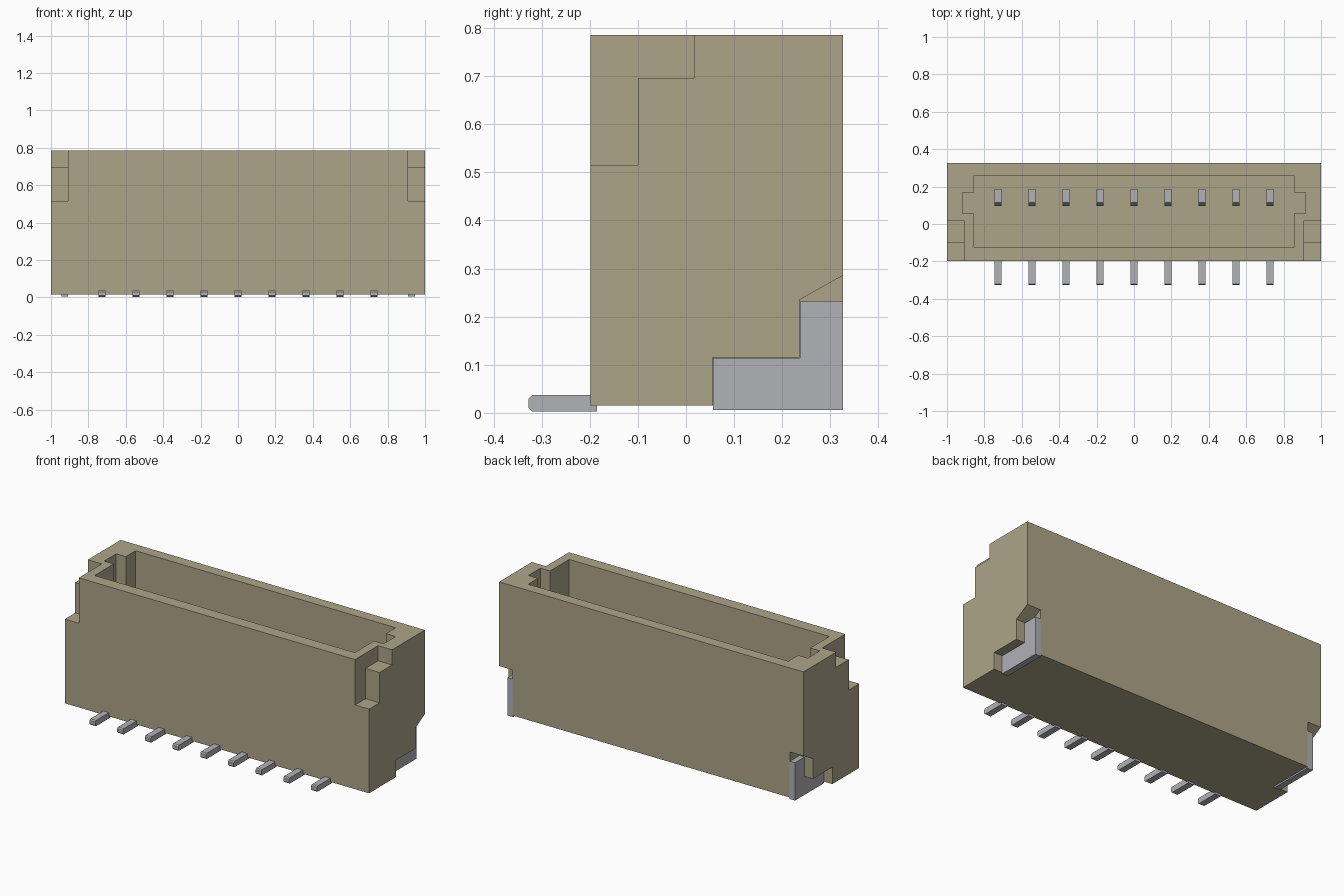
import bpy, bmesh

cube = bpy.data.objects.get("Cube")
if cube:
    bpy.data.objects.remove(cube, do_unlink=True)


def material(name, color):
    m = bpy.data.materials.new(name)
    m.use_nodes = True
    m.diffuse_color = (*color, 1)
    bsdf = next(n for n in m.node_tree.nodes if n.type == 'BSDF_PRINCIPLED')
    bsdf.inputs["Base Color"].default_value = (*color, 1)
    return m


tan = material("tan plastic", (0.42, 0.375, 0.25))
metal = material("tinned metal", (0.44, 0.445, 0.47))


def prism(name, profile, x0, x1, mat):
    """Extrude a (y, z) profile along x."""
    bm = bmesh.new()
    face = bm.faces.new([bm.verts.new((x0, y, z)) for y, z in profile])
    new = bmesh.ops.extrude_face_region(bm, geom=[face])["geom"]
    verts = [g for g in new if isinstance(g, bmesh.types.BMVert)]
    bmesh.ops.translate(bm, verts=verts, vec=(x1 - x0, 0, 0))
    bmesh.ops.recalc_face_normals(bm, faces=bm.faces)
    mesh = bpy.data.meshes.new(name)
    bm.to_mesh(mesh)
    bm.free()
    mesh.materials.append(mat)
    ob = bpy.data.objects.new(name, mesh)
    bpy.context.collection.objects.link(ob)
    return ob


def rect(y0, y1, z0, z1):
    return [(y0, z0), (y1, z0), (y1, z1), (y0, z1)]


def cut(target, cutter):
    mod = target.modifiers.new("cut", 'BOOLEAN')
    mod.operation = 'DIFFERENCE'
    mod.solver = 'EXACT'
    mod.object = cutter
    bpy.context.view_layer.objects.active = target
    bpy.ops.object.modifier_apply(modifier=mod.name)
    bpy.data.objects.remove(cutter, do_unlink=True)


# Housing with an open socket
FLOOR, TOP = 0.2, 0.785
housing = prism("housing", rect(-0.198, 0.326, 0.015, TOP), -1, 1, tan)
cut(housing, prism("socket_cutter", rect(-0.125, 0.26, FLOOR, 1), -0.855, 0.855, tan))

# Stepped notch at each front top corner, and clip recess at each back bottom corner
notch = [(-0.3, 0.515), (-0.1, 0.515), (-0.1, 0.695), (0.018, 0.695), (0.018, 1), (-0.3, 1)]
recess = [(0.055, -0.1), (0.4, -0.1), (0.4, 0.327), (0.236, 0.235), (0.236, 0.115), (0.055, 0.115)]
clip = [(0.056, 0.006), (0.326, 0.006), (0.326, 0.231), (0.237, 0.231), (0.237, 0.114), (0.056, 0.114)]
for s, side in ((1, "left"), (-1, "right")):
    cut(housing, prism("notch_cutter", notch, s * 0.908, s * 1.1, tan))
    cut(housing, prism("recess_cutter", recess, s * 0.912, s * 1.1, tan))
    cut(housing, prism("key_slot_cutter", rect(0.055, 0.168, FLOOR, 1), s * 0.8, s * 0.918, tan))
    prism(side + "_solder_clip", clip, s * 0.908, s * 0.945, metal)

# Contacts: a solder foot in front, bent up into a post in the socket
contact = [(-0.32, 0.003), (-0.185, 0.003), (-0.185, 0.02), (0.188, 0.02),
           (0.188, 0.6), (0.115, 0.6), (0.095, 0.56), (0.095, 0.037),
           (-0.32, 0.037), (-0.327, 0.03), (-0.327, 0.01)]
COUNT, PITCH = 9, 0.182
for i in range(COUNT):
    x = (i - (COUNT - 1) / 2) * PITCH
    prism(f"contact_{i + 1}", contact, x - 0.019, x + 0.019, metal)
